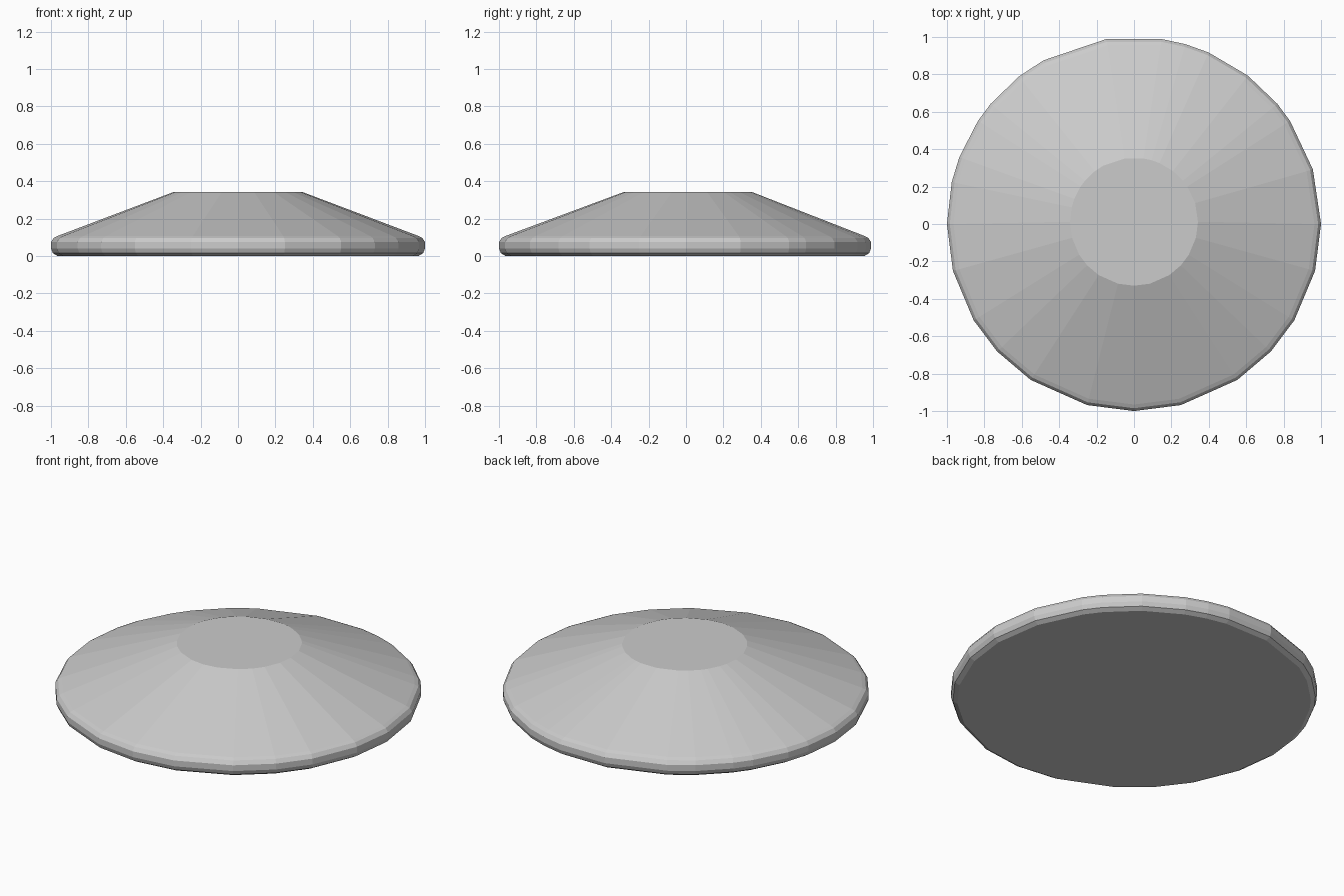
import bpy
import bmesh
from math import radians, cos, sin

if "Cube" in bpy.data.objects:
    bpy.data.objects.remove(bpy.data.objects["Cube"])

# Slightly uneven facet corners around the disc, in degrees
ANGLES = [0, 17, 33.5, 40, 52.5, 66.5, 74, 81.5, 98.5, 119, 128, 140, 146.5,
          159, 167, 180, 194.5, 211, 223, 236.5, 255.5, 270, 284.5, 303.5,
          317, 329, 345.5]

# Profile rings: radius, height, y offset (the flat top sits a little back)
PROFILE = [(0.965, 0.0, 0), (0.99, 0.015, 0), (1.0, 0.04, 0),
           (1.0, 0.075, 0), (0.985, 0.097, 0), (0.965, 0.107, 0),
           (0.342, 0.343, 0.012)]


def faceted_disc(name):
    bm = bmesh.new()
    rings = [[bm.verts.new((r * cos(radians(a)), r * sin(radians(a)) + dy, z))
              for a in ANGLES] for r, z, dy in PROFILE]
    n = len(ANGLES)
    # Rounded rim and sloping cone
    for low, high in zip(rings, rings[1:]):
        for i in range(n):
            j = (i + 1) % n
            bm.faces.new((low[i], low[j], high[j], high[i]))
    # Flat base and flat top
    bm.faces.new(rings[0][::-1])
    bm.faces.new(rings[-1])
    mesh = bpy.data.meshes.new(name)
    bm.to_mesh(mesh)
    bm.free()
    obj = bpy.data.objects.new(name, mesh)
    bpy.context.collection.objects.link(obj)
    return obj


faceted_disc("cone_disc")
